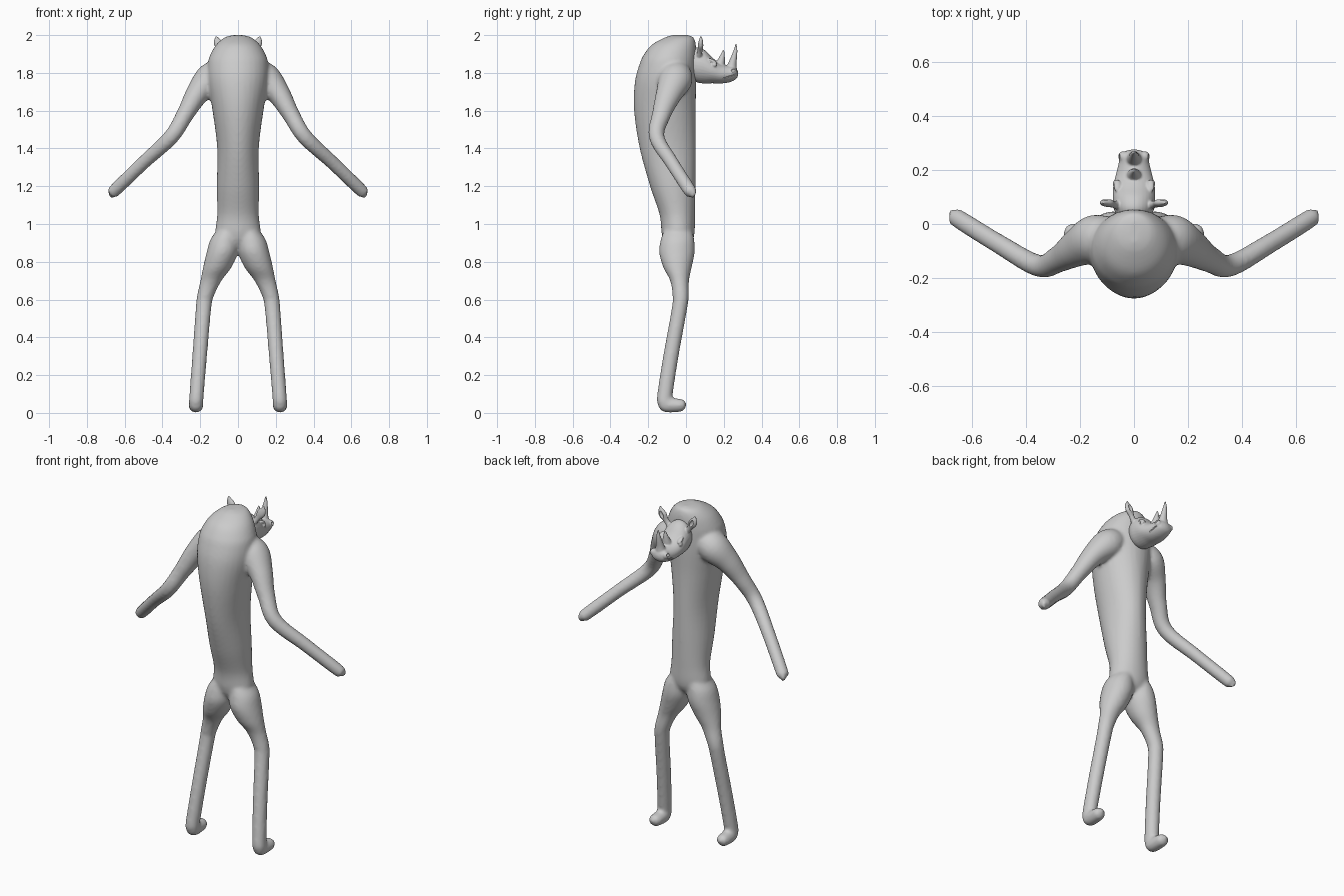
import bpy, bmesh, math
from mathutils import Vector, Matrix

cube = bpy.data.objects.get("Cube")
if cube:
    bpy.data.objects.remove(cube, do_unlink=True)

grey = bpy.data.materials.new("plain grey")
grey.use_nodes = True
grey.diffuse_color = (0.6, 0.6, 0.6, 1)
grey.node_tree.nodes["Principled BSDF"].inputs["Base Color"].default_value = (0.6, 0.6, 0.6, 1)

X, Y, Z = Vector((1, 0, 0)), Vector((0, 1, 0)), Vector((0, 0, 1))


def spline(keys, steps=5):
    """Smooth (Catmull-Rom) samples through tuples of numbers."""
    k = [Vector(p) for p in keys]
    k = [k[0]] + k + [k[-1]]
    out = []
    for a, b, c, d in zip(k, k[1:], k[2:], k[3:]):
        for i in range(steps):
            t = i / steps
            out.append(b + (c - a) * (t / 2) + (a * 2 - b * 5 + c * 4 - d) * (t * t / 2)
                       + (b * 3 - a - c * 3 + d) * (t ** 3 / 2))
    return out + [k[-1]]


def loft(bm, keys, axes=None, ref=Y, sides=32):
    """Skin ellipses (x, y, z, radius_u, radius_v), on fixed axes or square to the path."""
    pts = spline(keys)
    centres = [Vector(p[:3]) for p in pts]
    rings = []
    for i, p in enumerate(pts):
        if axes:
            u, v = axes
        else:
            t = (centres[min(i + 1, len(pts) - 1)] - centres[max(i - 1, 0)]).normalized()
            u = t.cross(ref).normalized()
            v = u.cross(t)
        ru, rv = max(p[3], 0.001), max(p[4], 0.001)
        rings.append([bm.verts.new(centres[i] + u * ru * math.cos(a) + v * rv * math.sin(a))
                      for a in (math.tau * j / sides for j in range(sides))])
    for r, q in zip(rings, rings[1:]):
        for j in range(sides):
            n = (j + 1) % sides
            bm.faces.new((r[j], r[n], q[n], q[j]))
    bm.faces.new(rings[0])
    bm.faces.new(rings[-1])


def ball(bm, centre, size, turn=(0, 0, 0)):
    rot = Matrix.Rotation(turn[2], 4, 'Z') @ Matrix.Rotation(turn[1], 4, 'Y') @ Matrix.Rotation(turn[0], 4, 'X')
    bmesh.ops.create_uvsphere(bm, u_segments=20, v_segments=12, radius=1,
                              matrix=Matrix.Translation(centre) @ rot @ Matrix.Diagonal((*size, 1)))


def make(name, bm):
    bmesh.ops.recalc_face_normals(bm, faces=bm.faces)
    me = bpy.data.meshes.new(name)
    bm.to_mesh(me)
    bm.free()
    me.materials.append(grey)
    ob = bpy.data.objects.new(name, me)
    bpy.context.collection.objects.link(ob)
    return ob


def fuse(ob, voxel, rounds):
    """Melt overlapping parts into one smooth skin."""
    m = ob.modifiers.new("skin", 'REMESH')
    m.mode, m.voxel_size, m.use_smooth_shade = 'VOXEL', voxel, True
    m = ob.modifiers.new("soften", 'SMOOTH')
    m.factor, m.iterations = 0.5, rounds


# Body: hunched torso, hips and legs, feet, arms
bm = bmesh.new()
loft(bm, [(0, -.03, 2.0, .02, .04), (0, -.035, 1.988, .07, .075), (0, -.064, 1.95, .115, .116),
          (0, -.083, 1.9, .145, .138), (0, -.095, 1.85, .16, .15), (0, -.108, 1.75, .16, .163),
          (0, -.112, 1.6, .135, .163), (0, -.097, 1.4, .11, .148), (0, -.07, 1.2, .112, .12),
          (0, -.046, 1.05, .11, .094), (0, -.042, .95, .12, .087), (0, -.042, .9, .09, .07),
          (0, -.042, .86, .03, .03)], axes=(X, Y))
for s in (1, -1):
    loft(bm, [(s * .05, -.042, .98, .05, .07), (s * .07, -.045, .92, .075, .088),
              (s * .083, -.048, .85, .083, .094), (s * .11, -.045, .77, .075, .075),
              (s * .143, -.034, .7, .056, .05), (s * .172, -.028, .62, .045, .043),
              (s * .183, -.035, .55, .041, .041), (s * .203, -.08, .3, .039, .041),
              (s * .219, -.111, .1, .038, .041), (s * .222, -.113, .05, .037, .038),
              (s * .222, -.11, .012, .02, .02)], axes=(X, Y))
    loft(bm, [(s * .222, -.15, .055, .01, .01), (s * .222, -.135, .05, .03, .034),
              (s * .222, -.1, .042, .038, .04), (s * .224, -.03, .04, .036, .034),
              (s * .225, -.01, .042, .028, .025), (s * .225, .002, .044, .006, .006)], axes=(X, Z))
    loft(bm, [(s * .06, -.05, 1.82, .06, .06), (s * .14, -.055, 1.77, .085, .09),
              (s * .215, -.09, 1.69, .062, .07), (s * .28, -.13, 1.58, .046, .05),
              (s * .355, -.155, 1.46, .041, .041), (s * .5, -.075, 1.325, .036, .036),
              (s * .65, .018, 1.18, .034, .034), (s * .667, .03, 1.163, .024, .024),
              (s * .676, .036, 1.155, .004, .004)])
body = make("body", bm)
fuse(body, .01, 5)

# Head: skull and snout, brows, horns, ears
bm = bmesh.new()
loft(bm, [(0, .02, 1.845, .06, .075), (0, .06, 1.842, .076, .093), (0, .1, 1.832, .079, .088),
          (0, .14, 1.813, .077, .068), (0, .18, 1.797, .068, .053), (0, .22, 1.794, .058, .046),
          (0, .25, 1.798, .052, .04), (0, .268, 1.797, .038, .026), (0, .276, 1.796, .01, .008)], axes=(X, Z))
loft(bm, [(0, .238, 1.81, .034, .036), (0, .246, 1.85, .022, .024), (0, .256, 1.89, .015, .016),
          (0, .263, 1.925, .009, .01), (0, .264, 1.955, .003, .003)], ref=X)
loft(bm, [(0, .175, 1.83, .032, .034), (0, .187, 1.865, .02, .022), (0, .195, 1.9, .01, .011),
          (0, .198, 1.925, .003, .003)], ref=X)
for s in (1, -1):
    ball(bm, (s * .062, .142, 1.862), (.014, .026, .009), (-.5, 0, 0))
    ball(bm, (s * .07, .15, 1.842), (.009, .013, .01))
    ball(bm, (s * .04, .25, 1.806), (.019, .02, .02))
    loft(bm, [(s * .06, .07, 1.89, .016, .016), (s * .08, .074, 1.918, .016, .013),
              (s * .098, .078, 1.947, .025, .015), (s * .11, .079, 1.97, .019, .011),
              (s * .116, .078, 1.995, .003, .003)])
head = make("head", bm)
fuse(head, .0045, 2)

# Carved details: mouth line, nostrils, ear hollows
bm = bmesh.new()
for s in (1, -1):
    ball(bm, (s * .056, .25, 1.812), (.008, .011, .008))
    ball(bm, (s * .065, .215, 1.776), (.016, .05, .004), (.3, 0, s * .22))
    ball(bm, (s * .1, .096, 1.952), (.012, .012, .026), (0, s * .45, 0))
cutter = make("carving_cutter", bm)
cut = head.modifiers.new("carve", 'BOOLEAN')
cut.operation, cut.object, cut.solver = 'DIFFERENCE', cutter, 'EXACT'

# Bake the skins, drop the cutter, and shade smooth
graph = bpy.context.evaluated_depsgraph_get()
baked = {ob: bpy.data.meshes.new_from_object(ob.evaluated_get(graph)) for ob in (body, head)}
for ob, me in baked.items():
    ob.modifiers.clear()
    ob.data = me
    me.shade_smooth()
bpy.data.objects.remove(cutter, do_unlink=True)
